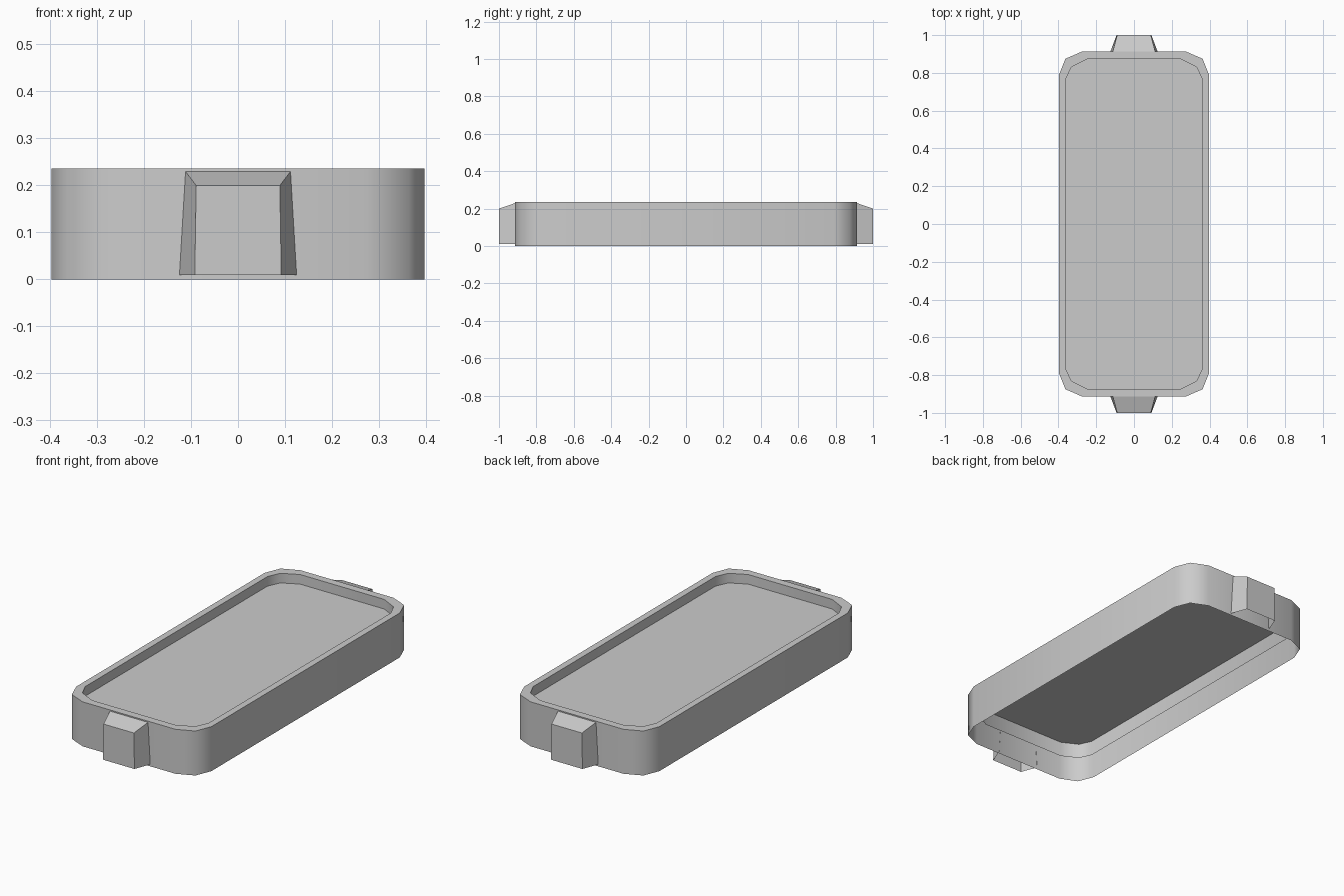
import bpy, bmesh, math

cube = bpy.data.objects.get("Cube")
if cube:
    bpy.data.objects.remove(cube, do_unlink=True)

grey = bpy.data.materials.new("plain grey")
grey.use_nodes = True
colour = (0.6, 0.6, 0.6, 1)
grey.diffuse_color = colour
grey.node_tree.nodes["Principled BSDF"].inputs["Base Color"].default_value = colour


def outline(corner):
    """Mirror one corner into a full counter-clockwise outline."""
    pts = list(corner)
    pts += [(-x, y) for x, y in reversed(corner)]
    pts += [(-x, -y) for x, y in corner]
    pts += [(x, -y) for x, y in reversed(corner)]
    return pts


OUTER = outline([(0.397, 0.79), (0.363, 0.875), (0.273, 0.914)])
INNER = outline([(0.362, 0.765), (0.332, 0.83), (0.247, 0.873)])
TOP, FLOOR, SKIRT = 0.236, 0.185, 0.105


def ring(bm, pts, z):
    return [bm.verts.new((x, y, z)) for x, y in pts]


def bridge(bm, a, b):
    for i in range(len(a)):
        j = (i + 1) % len(a)
        bm.faces.new((a[i], a[j], b[j], b[i]))


def finish(bm, name):
    mesh = bpy.data.meshes.new(name)
    bm.to_mesh(mesh)
    bm.free()
    mesh.materials.append(grey)
    obj = bpy.data.objects.new(name, mesh)
    bpy.context.collection.objects.link(obj)
    bpy.ops.object.select_all(action='DESELECT')
    obj.select_set(True)
    bpy.context.view_layer.objects.active = obj
    bpy.ops.object.shade_smooth_by_angle(angle=math.radians(55))
    return obj


# Outer wall, flat rim and inner wall, open underneath
bm = bmesh.new()
rings = [ring(bm, OUTER, 0), ring(bm, OUTER, TOP),
         ring(bm, INNER, TOP), ring(bm, INNER, SKIRT)]
for low, high in zip(rings, rings[1:]):
    bridge(bm, low, high)
finish(bm, "tray_wall")

# Recessed floor sheet
bm = bmesh.new()
bm.faces.new(ring(bm, INNER, FLOOR))
finish(bm, "tray_floor")


# Tapered end lugs, open against the wall and underneath
def lug(name, side):
    bm = bmesh.new()
    wall = [(-0.125, 0.01), (-0.112, 0.23), (0.112, 0.23), (0.125, 0.01)]
    tip = [(-0.092, 0.01), (-0.089, 0.2), (0.089, 0.2), (0.092, 0.01)]
    a = [bm.verts.new((x * side, 0.913 * side, z)) for x, z in wall]
    b = [bm.verts.new((x * side, side, z)) for x, z in tip]
    for i in range(3):
        bm.faces.new((a[i], a[i + 1], b[i + 1], b[i]))
    bm.faces.new(b)
    finish(bm, name)


lug("front_lug", -1)
lug("back_lug", 1)
